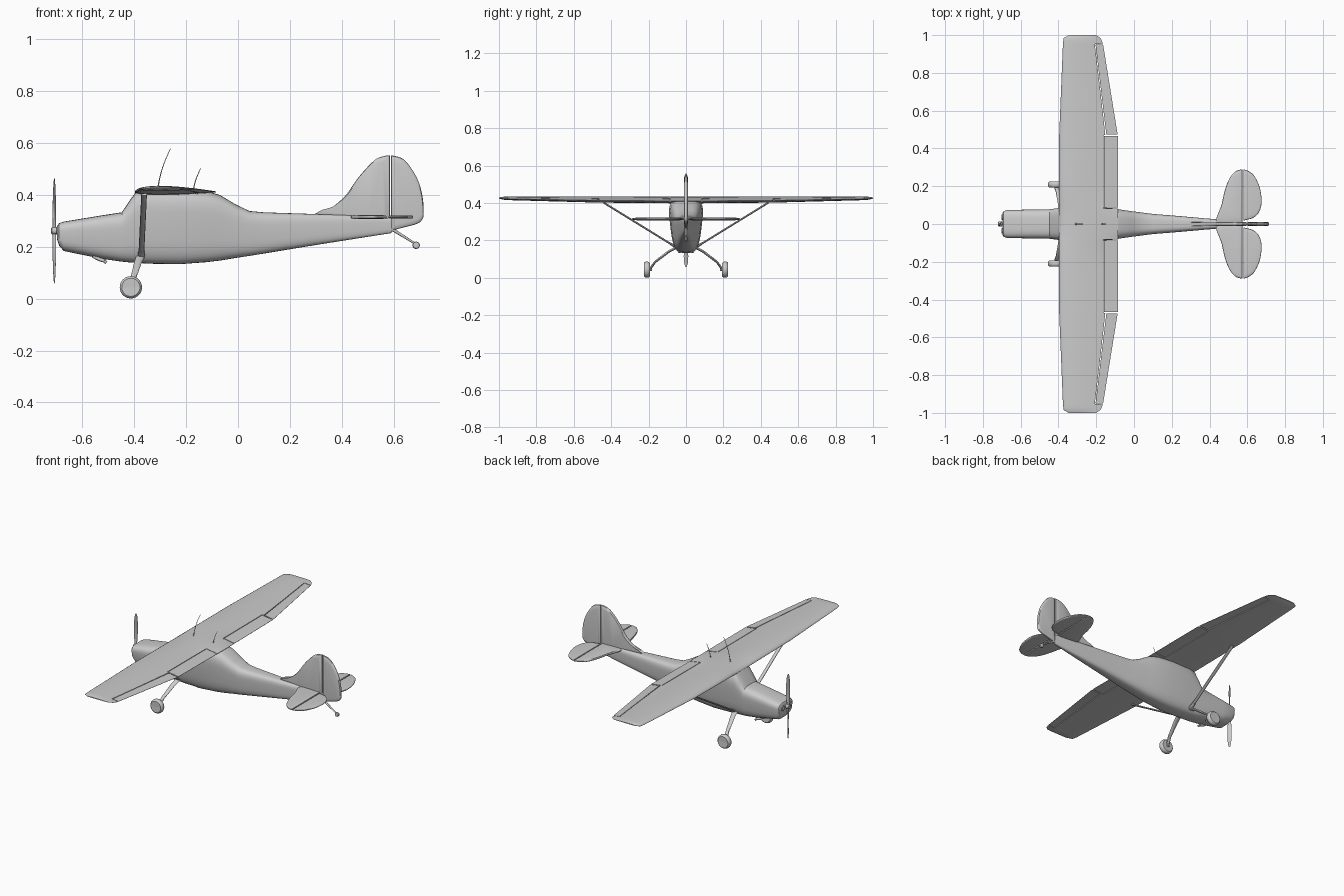
import bpy, bmesh, math
from mathutils import Vector as V

if "Cube" in bpy.data.objects:
    bpy.data.objects.remove(bpy.data.objects["Cube"])


def loft(name, rings, mirror=False):
    """Skin a list of equal-length closed rings and cap both ends."""
    bm = bmesh.new()
    vs = [[bm.verts.new(p) for p in r] for r in rings]
    n = len(vs[0])
    for a, b in zip(vs, vs[1:]):
        for i in range(n):
            j = (i + 1) % n
            bm.faces.new((a[i], a[j], b[j], b[i]))
    bm.faces.new(vs[0][::-1])
    bm.faces.new(vs[-1])
    bmesh.ops.recalc_face_normals(bm, faces=bm.faces)
    me = bpy.data.meshes.new(name)
    bm.to_mesh(me)
    bm.free()
    ob = bpy.data.objects.new(name, me)
    bpy.context.collection.objects.link(ob)
    if mirror:
        m = ob.modifiers.new("mirror", 'MIRROR')
        m.use_axis = (False, True, False)
        m.use_mirror_merge = False
    return ob


def tube(name, pts, sizes, mirror=False, n=12):
    """Elliptical tube; each size is (radius along x-ish, radius across)."""
    pts = [V(p) for p in pts]
    rings = []
    for i, p in enumerate(pts):
        d = (pts[min(i + 1, len(pts) - 1)] - pts[max(i - 1, 0)]).normalized()
        ref = V((1, 0, 0)) if abs(d.x) < 0.75 else V((0, 1, 0))
        a = (ref - d * ref.dot(d)).normalized()
        b = d.cross(a)
        ra, rb = sizes[i]
        rings.append([p + a * ra * math.cos(2 * math.pi * k / n)
                      + b * rb * math.sin(2 * math.pi * k / n) for k in range(n)])
    return loft(name, rings, mirror)


def smooth(pts, steps=5):
    """Open Catmull-Rom curve through 2D points."""
    p = [V(q) for q in pts]
    out = []
    for i in range(len(p) - 1):
        a, b, c, d = p[max(i - 1, 0)], p[i], p[i + 1], p[min(i + 2, len(p) - 1)]
        for k in range(steps):
            t = k / steps
            out.append(0.5 * (2 * b + (c - a) * t + (2 * a - 5 * b + 4 * c - d) * t * t
                              + (3 * b - a - 3 * c + d) * t ** 3))
    return out + [p[-1]]


def panel(name, outline, half, place, mirror=False):
    """Thin cushion-shaped tail surface from an outline."""
    o = smooth(outline)
    c = sum(o, V((0, 0))) / len(o)
    rings = []
    for s, h in ((.8, -1), (.93, -.8), (.985, -.45), (1, 0), (.985, .45), (.93, .8), (.8, 1)):
        rings.append([place(c + (q - c) * s, h * half) for q in o])
    return loft(name, rings, mirror)


# Fuselage: x, bottom, top, half width low, half width high
stations = [(-.697, .228, .280, .052, .060), (-.690, .205, .291, .060, .072),
            (-.672, .184, .297, .064, .079), (-.60, .169, .309, .065, .081),
            (-.52, .153, .322, .065, .083), (-.448, .143, .333, .065, .085),
            (-.418, .140, .378, .065, .090), (-.390, .138, .416, .065, .095),
            (-.34, .135, .428, .066, .100), (-.225, .133, .425, .067, .102),
            (-.12, .141, .414, .064, .094), (-.07, .147, .400, .060, .084),
            (-.01, .157, .364, .055, .074), (.044, .165, .338, .050, .066),
            (.10, .174, .333, .045, .058), (.25, .199, .328, .036, .044),
            (.42, .226, .322, .023, .028), (.592, .253, .312, .008, .010)]
rings = []
for x, zb, zt, wb, wt in stations:
    ring = []
    for k in range(40):
        a = 2 * math.pi * k / 40
        c, s = math.cos(a), math.sin(a)
        e = 2 / 3.6
        u = math.copysign(abs(c) ** e, c)
        v = math.copysign(abs(s) ** e, s)
        t = (v + 1) / 2
        ring.append((x, u * (wb + (wt - wb) * t), zb + (zt - zb) * t))
    rings.append(ring)
loft("fuselage", rings)


# Wing: span position -> leading edge, trailing edge, centre height, thickness
def wing_at(y):
    keys = [(0, -.398, -.085, .410, .036), (.47, -.396, -.086, .413, .032),
            (.96, -.376, -.165, .422, .018), (.985, -.372, -.178, .424, .013),
            (1.0, -.345, -.20, .426, .004)]
    for a, b in zip(keys, keys[1:]):
        if y <= b[0]:
            t = (y - a[0]) / (b[0] - a[0])
            return [p + (q - p) * t for p, q in zip(a, b)][1:]


def foil(y, x0=None, x1=None, n=14):
    """Airfoil ring at span y, limited to x0..x1."""
    le, te, zc, th = wing_at(y)
    x0 = le if x0 is None else x0
    x1 = te if x1 is None else x1
    us = [((x0 - le) + (x1 - x0) * (1 - math.cos(math.pi * k / n)) / 2) / (te - le)
          for k in range(n + 1)]

    def pt(u, side):
        u = min(max(u, 0), 1)
        f = 10 * (.2969 * math.sqrt(u) - .126 * u - .3516 * u ** 2 + .2843 * u ** 3 - .1015 * u ** 4)
        return (le + u * (te - le), y, zc + side * th * f + .0004 * (1 if side > 0 else -1))
    return [pt(u, .68) for u in us] + [pt(u, -.32) for u in us[::-1]]


def aileron_hinge(y):
    return -.150 - (y - .47) * .12


loft("wing", [foil(0), foil(.082), foil(.083, None, -.162), foil(.25, None, -.162),
              foil(.469, None, -.162), foil(.472, None, -.152), foil(.7, None, aileron_hinge(.7)),
              foil(.952, None, aileron_hinge(.952)), foil(.955), foil(.97), foil(.985),
              foil(.994), foil(1.0)], True)
loft("flap", [foil(y, -.158) for y in (.087, .27, .466)], True)
loft("aileron", [foil(y, aileron_hinge(y) + .004) for y in (.474, .7, .95)], True)

# Wing struts and their end fittings
tube("wing_strut", [(-.373, .055, .165), (-.362, .44, .402)], [(.011, .005)] * 2, True)
tube("strut_fitting", [(-.373, .05, .162), (-.372, .085, .184)], [(.014, .008), (.012, .006)], True)

# Tail surfaces
upright = lambda q, h: (q.x, h, q.y)
flat = lambda q, h: (q.x, q.y, .315 + h)
panel("fin", [(.586, .29), (.45, .30), (.29, .318), (.345, .341), (.41, .393), (.467, .471),
              (.525, .533), (.56, .549), (.586, .553)], .011, upright)
panel("rudder", [(.590, .553), (.64, .536), (.687, .471), (.710, .402), (.716, .33),
                 (.708, .302), (.685, .287), (.64, .275), (.590, .262)], .010, upright)
panel("stabilizer", [(.574, .006), (.44, .006), (.463, .10), (.480, .175), (.502, .235),
                     (.535, .277), (.574, .290)], .007, flat, True)
panel("elevator", [(.579, .290), (.61, .278), (.64, .25), (.668, .185), (.675, .11),
                   (.660, .06), (.63, .032), (.579, .018)], .006, flat, True)

# Main landing gear
tube("gear_leg", [(-.375, .045, .165), (-.385, .09, .142), (-.402, .165, .085), (-.411, .192, .048)],
     [(.017, .007), (.015, .007), (.011, .006), (.010, .006)], True)
tube("wheel_axle", [(-.413, .183, .044), (-.413, .222, .044)], [(.008, .008)] * 2, True)
tyre = [(.012, -.011), (.022, -.009), (.027, -.014), (.035, -.016), (.040, -.012), (.043, -.005),
        (.043, .005), (.040, .012), (.035, .016), (.027, .014), (.022, .009), (.012, .011)]
tube("main_wheel", [(-.413, .209 + y, .044) for r, y in tyre], [(r, r) for r, y in tyre], True, 32)

# Tail wheel
tube("tail_wheel_spring", [(.585, 0, .270), (.60, 0, .264), (.687, 0, .210)],
     [(.008, .008), (.006, .006), (.005, .004)])
tail = [(.007, -.007), (.012, -.006), (.014, 0), (.012, .006), (.007, .007)]
tube("tail_wheel", [(.687, y, .206) for r, y in tail], [(r, r) for r, y in tail], n=20)

# Propeller: radius, half width, half thickness, twist
half_blade = [(.012, .007, .006, 50), (.04, .009, .005, 42), (.09, .013, .003, 30),
              (.15, .013, .002, 21), (.185, .010, .0015, 17), (.200, .005, .001, 15), (.203, .001, .0005, 15)]
for sign, name in ((1, "propeller_blade_upper"), (-1, "propeller_blade_lower")):
    rings = []
    for r, w, h, twist in half_blade:
        a = math.radians(twist) * sign
        ring = []
        for k in range(14):
            t = 2 * math.pi * k / 14
            p, q = w * math.cos(t), h * math.sin(t)
            ring.append((-.708 + p * math.sin(a) + q * math.cos(a),
                         p * math.cos(a) - q * math.sin(a), .262 + sign * r))
        rings.append(ring)
    loft(name, rings)
tube("propeller_hub", [(x, 0, .262) for x in (-.685, -.699, -.699, -.717, -.720)],
     [(.009, .009), (.009, .009), (.014, .014), (.014, .014), (.010, .010)], n=20)

# Cowl intakes: recessed rings either side of the hub
tube("cowl_intake", [(x, .036, .262) for x in (-.690, -.701, -.702, -.702, -.698)],
     [(r, r) for r in (.015, .015, .014, .011, .010)], True, 20)

# Exhaust pipes under the cowl
tube("exhaust_pipe", [(-.56, .035, .165), (-.535, .035, .152), (-.515, .035, .146), (-.507, .035, .138)],
     [(.007, .007)] * 4, True)

# Whip antennas on the wing
for name, x, z, dx, dz in (("front_antenna", -.308, .430, .048, .148), ("rear_antenna", -.172, .418, .029, .085)):
    ts = [k / 8 for k in range(9)]
    tube(name, [(x + dx * (.4 * t + .6 * t * t), 0, z + dz * t) for t in ts],
         [(.0022 - .001 * t,) * 2 for t in ts], n=8)
    tube(name + "_base", [(x, 0, z - .008), (x, 0, z + .003), (x, 0, z + .006)],
         [(.009, .009), (.008, .008), (.004, .004)])

# Smooth shading with crisp edges
bpy.ops.object.select_all(action='SELECT')
bpy.context.view_layer.objects.active = bpy.data.objects["fuselage"]
bpy.ops.object.shade_smooth_by_angle(angle=math.radians(35))
